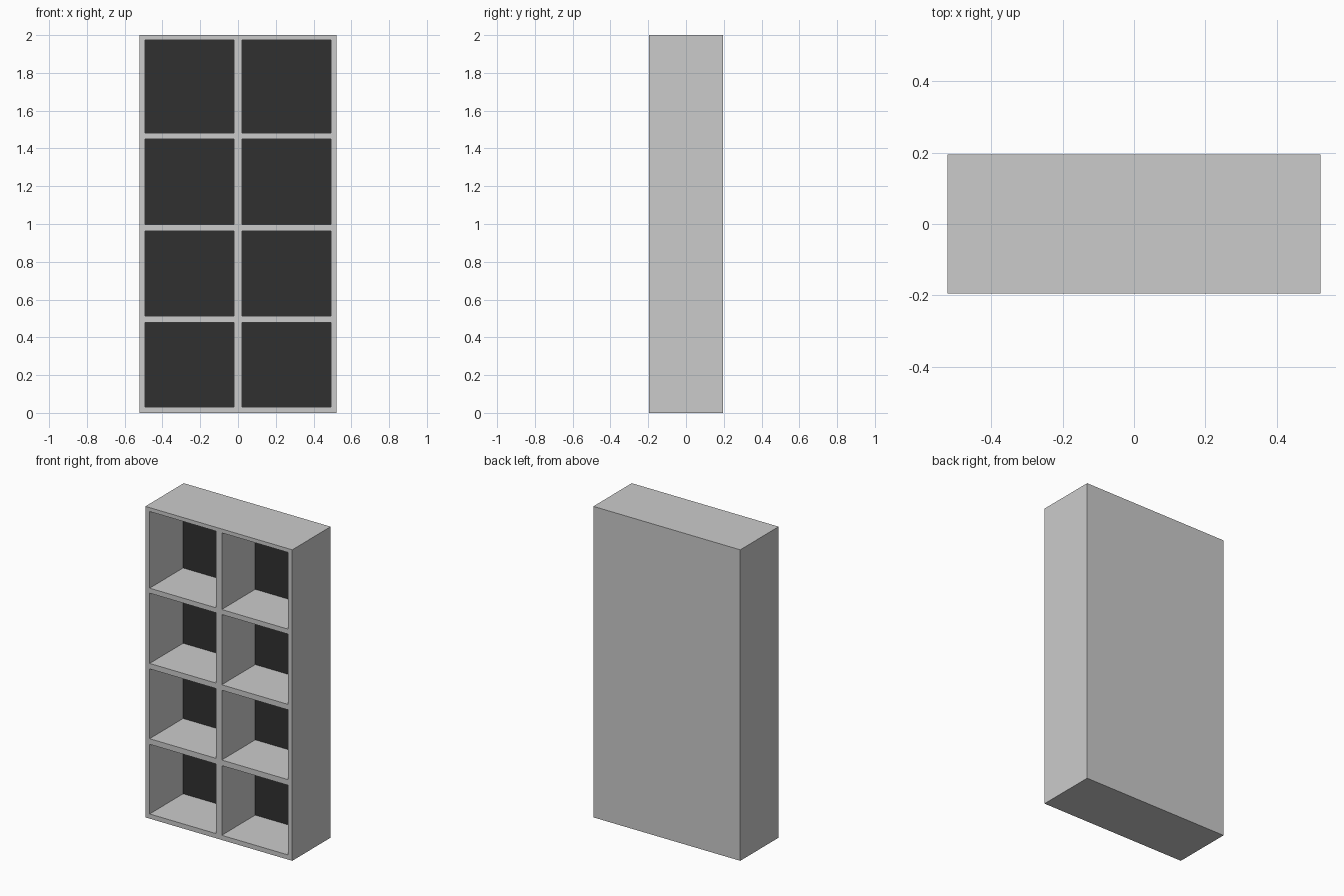
import bpy, bmesh
from mathutils import Vector

if "Cube" in bpy.data.objects:
    bpy.data.objects.remove(bpy.data.objects["Cube"])

W, D, H = 1.045, 0.39, 2.0
CELL_DEPTH = 0.34
# Opening limits between the side boards / divider and the shelves
COLS = [(-0.492, -0.021), (0.021, 0.492)]
ROWS = [(0.03, 0.478), (0.514, 0.963), (0.998, 1.450), (1.482, 1.975)]


def material(name, value):
    m = bpy.data.materials.new(name)
    m.diffuse_color = (value, value, value, 1)
    m.use_nodes = True
    m.node_tree.nodes["Principled BSDF"].inputs["Base Color"].default_value = m.diffuse_color
    return m


def inside(v, spans):
    return any(a < v < b for a, b in spans)


# Solid outer case
bm = bmesh.new()
bmesh.ops.create_cube(bm, size=1)
for v in bm.verts:
    v.co = Vector((v.co.x * W, v.co.y * D, (v.co.z + 0.5) * H))


def front_faces():
    return [f for f in bm.faces if f.normal.y < -0.9]


# Cut the board and shelf edges into the front only
bm.normal_update()
cuts = [((x, 0, 0), (1, 0, 0)) for span in COLS for x in span]
cuts += [((0, 0, z), (0, 0, 1)) for span in ROWS for z in span]
for co, no in cuts:
    faces = front_faces()
    edges = list({e for f in faces for e in f.edges})
    verts = list({v for f in faces for v in f.verts})
    bmesh.ops.bisect_plane(bm, geom=verts + edges + faces, plane_co=co, plane_no=no)
    bm.normal_update()

# Push the eight compartments back
cells = [f for f in front_faces()
         if inside(f.calc_center_median().x, COLS) and inside(f.calc_center_median().z, ROWS)]
backs = bmesh.ops.inset_individual(bm, faces=cells, thickness=0, depth=0)
for f in cells:
    bmesh.ops.translate(bm, verts=f.verts, vec=(0, CELL_DEPTH, 0))
    f.material_index = 1
bmesh.ops.recalc_face_normals(bm, faces=bm.faces)

# Bookcase with dark compartment backs
mesh = bpy.data.meshes.new("bookcase")
bm.to_mesh(mesh)
bm.free()
mesh.materials.append(material("case_grey", 0.8))
mesh.materials.append(material("back_dark", 0.03))
bookcase = bpy.data.objects.new("bookcase", mesh)
bpy.context.collection.objects.link(bookcase)
